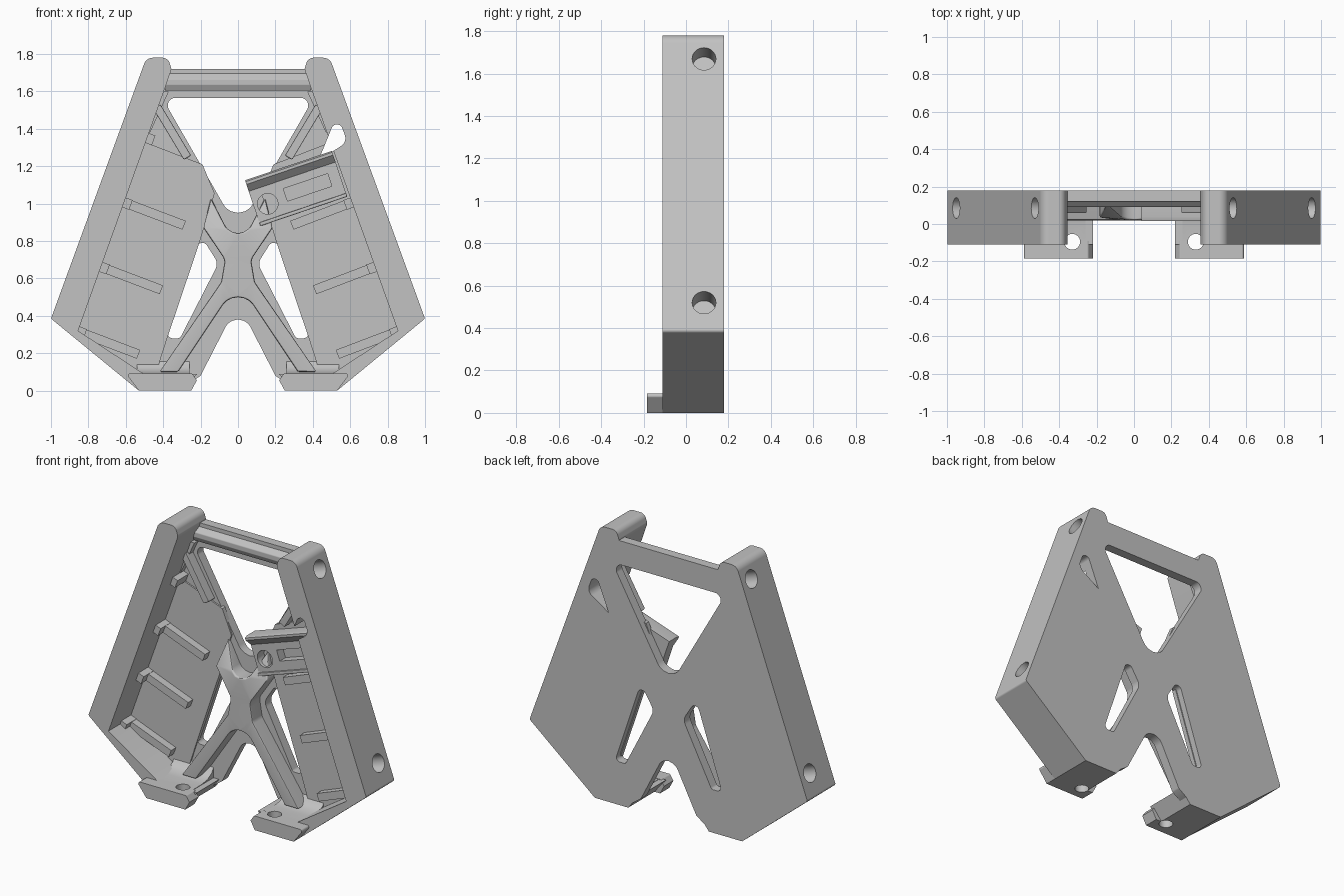
import bpy, bmesh, math
from mathutils import Vector, Matrix

cube = bpy.data.objects.get("Cube")
if cube:
    bpy.data.objects.remove(cube, do_unlink=True)

grey = bpy.data.materials.new("mid_grey")
grey.use_nodes = True
grey.diffuse_color = (0.54, 0.54, 0.54, 1)
grey.node_tree.nodes["Principled BSDF"].inputs["Base Color"].default_value = (0.54, 0.54, 0.54, 1)
parts = []
BACK = 0.18      # rear face
PLATE = 0.12     # front of the back plate
FLOOR = 0.11     # front of the tray panels
FRONT = -0.11    # front of the rails


def rounded(points, steps=8):
    """Replace corners (a, b, radius) with arcs."""
    out = []
    for i, pt in enumerate(points):
        p = Vector(pt[:2])
        r = pt[2] if len(pt) > 2 else 0
        if not r:
            out.append(p)
            continue
        u = Vector(points[i - 1][:2]) - p
        v = Vector(points[(i + 1) % len(points)][:2]) - p
        half = u.angle(v) / 2
        t = min(r / math.tan(half), 0.48 * u.length, 0.48 * v.length)
        r = t * math.tan(half)
        u.normalize()
        v.normalize()
        c = p + (u + v).normalized() * r / math.sin(half)
        a, b = p + u * t - c, p + v * t - c
        out += [c + a.lerp(b, k / steps).normalized() * r for k in range(steps + 1)]
    return out


def finish(bm, name, helper=False):
    bmesh.ops.recalc_face_normals(bm, faces=bm.faces)
    me = bpy.data.meshes.new(name)
    bm.to_mesh(me)
    bm.free()
    ob = bpy.data.objects.new(name, me)
    bpy.context.collection.objects.link(ob)
    if helper:
        ob.hide_render = True
    else:
        me.materials.append(grey)
        parts.append(ob)
    return ob


def apply(ob, mod):
    bpy.context.view_layer.objects.active = ob
    bpy.ops.object.modifier_apply(modifier=mod.name)


def prism(name, loops, d0, d1, bevel=0.0, axis="y", helper=False):
    """Extrude an outline, with optional holes, along y or x."""
    bm = bmesh.new()
    edges = []
    for loop in loops:
        vs = [bm.verts.new((p[0], d0, p[1]) if axis == "y" else (d0, p[0], p[1]))
              for p in rounded(loop)]
        edges += [bm.edges.new((vs[i - 1], vs[i])) for i in range(len(vs))]
    bmesh.ops.triangle_fill(bm, edges=edges, use_beauty=True)
    ext = bmesh.ops.extrude_face_region(bm, geom=bm.faces[:])
    shift = (0, d1 - d0, 0) if axis == "y" else (d1 - d0, 0, 0)
    bmesh.ops.translate(bm, vec=shift, verts=[g for g in ext["geom"] if isinstance(g, bmesh.types.BMVert)])
    ob = finish(bm, name, helper)
    if bevel:
        m = ob.modifiers.new("edge", "BEVEL")
        m.width, m.segments = bevel, 2
        m.limit_method, m.angle_limit = "ANGLE", math.radians(42)
        apply(ob, m)
    return ob


def cut(cutter, targets):
    for ob in targets:
        m = ob.modifiers.new("cut", "BOOLEAN")
        m.operation, m.solver, m.object = "DIFFERENCE", "EXACT", cutter
        apply(ob, m)
    bpy.data.objects.remove(cutter, do_unlink=True)


def drill(centre, direction, radius, length, targets):
    bm = bmesh.new()
    rot = Vector(direction).to_track_quat("Z", "Y").to_matrix().to_4x4()
    bmesh.ops.create_cone(bm, cap_ends=True, segments=28, radius1=radius, radius2=radius,
                          depth=length, matrix=Matrix.Translation(centre) @ rot)
    cut(finish(bm, "drill", True), targets)


def side(points, s):
    return [(p[0] * s, *p[1:]) for p in points]


def both(half):
    """Complete an outline that is symmetric about x = 0."""
    return half + [(-p[0], *p[1:]) for p in reversed(half) if p[0] > 0]


def bar(a, b, w):
    """Rectangle of width w along the line a-b."""
    a, b = Vector(a), Vector(b)
    n = (b - a).normalized().orthogonal() * w / 2
    return [tuple(q) for q in (a + n, b + n, b - n, a - n)]


# Back plate with its window and slots
outline = both([(0.49, 1.72), (0.95, 0.4), (0.52, 0.02), (0.3, 0.01),
                (0.2, 0.08, 0.02), (0, 0.47, 0.075)])
window = both([(0.405, 1.565, 0.04), (0, 0.86, 0.09)])
slot = [(0.2, 0.83, 0.03), (0.105, 0.68, 0.06), (0.31, 0.28, 0.02), (0.385, 0.28, 0.025)]
plate = prism("back_plate", [outline, window, side(slot, 1), side(slot, -1)], PLATE, BACK, 0.008)

# Crossbar between the rail tops
prism("crossbar", [[(0.17, 1.605), (0.17, 1.715), (0.14, 1.715, 0.02), (0.09, 1.665, 0.01),
                    (0.09, 1.635, 0.01), (0.105, 1.605)]], -0.39, 0.39, axis="x")

# Raised crossing in the middle: legs run down, upper arms slope back to the plate
crossing = [(0, 0.75, 0.08), (0.145, 1.03), (0.185, 0.87), (0.07, 0.7, 0.06), (0.09, 0.58, 0.05), (0.42, 0.1),
            (0.32, 0.1), (0, 0.58, 0.1)]
crossing = crossing + [(-p[0], *p[1:]) for p in reversed(crossing[1:-1])]
centre = prism("centre_crossing", [crossing], 0.02, 0.14, 0.01)
for v in centre.data.vertices:
    if v.co.y < 0.1 and v.co.z > 0.84:
        v.co.y += (v.co.z - 0.84) * 0.45

rail_shape = [(0.49, 1.78, 0.05), (1.0, 0.385, 0.015), (0.53, 0), (0.29, 0), (0.22, 0.088), (0.5, 0.088),
              (0.855, 0.32), (0.4, 1.59, 0.03), (0.355, 1.72, 0.03), (0.375, 1.78, 0.04)]
tray_shape = [(0.5, 1.33), (0.19, 1.21), (0.125, 1.055), (0.21, 0.78), (0.372, 0.3),
              (0.44, 0.09), (0.53, 0.09), (0.88, 0.33)]
foot_shape = [(0.6, 0.092, 0.012), (0.53, 0), (0.25, 0), (0.22, 0.055), (0.245, 0.092, 0.012)]
ramp_shape = [(-0.1, 0.05), (-0.1, 0.09), (0.0, 0.091), (0.06, 0.1), (0.1, 0.125), (0.13, 0.17), (0.13, 0.05)]
rails, trays, gussets = {}, {}, {}

for s, word in ((-1, "right"), (1, "left")):
    # Side rail with the sloping bottom wall
    rails[s] = rail = prism(word + "_rail", [side(rail_shape, s)], FRONT, BACK, 0.01)
    trays[s] = prism(word + "_tray_panel", [side(tray_shape, s)], FLOOR, 0.14)
    for z, x in ((1.67, 0.53), (0.52, 0.95)):
        drill((x * s, 0.085, z), (1.4 * s, 0, 0.5), 0.056, 0.26, [rail, plate])

    # Foot with a vertical screw hole, and the ramp behind it
    foot = prism(word + "_foot", [side(foot_shape, s)], -0.185, -0.09, 0.01)
    ramp = prism(word + "_foot_ramp", [ramp_shape], 0.26 * s, 0.54 * s, axis="x")
    drill((0.33 * s, -0.095, 0.05), (0, 0, 1), 0.042, 0.3, [foot, rail, ramp])

    # Tray ribs, each with a taller block against the rail
    for i in range(4):
        a = Vector((0.85 - 0.122 * i, 0.315 + 0.345 * i))
        along = Vector((-0.935, -0.355))
        if i < 3:
            prism(word + "_rib", [side(bar(a, a + along * 0.34, 0.05), s)], 0.06, 0.12)
        if s < 0 or i < 3:
            prism(word + "_rib_block", [side(bar(a - along * 0.02, a + along * 0.035, 0.055), s)], 0.01, 0.12)

    # Upper arm ridge beside the window
    prism(word + "_arm_ridge", [side(bar((0.435, 1.52), (0.27, 1.245), 0.045), s)], 0.06, 0.14, 0.008)
    gussets[s] = prism(word + "_arm_gusset", [side([(0.37, 1.6), (0.46, 1.6), (0.53, 1.36), (0.47, 1.38)], s)],
                       0.08, 0.14)

# Teardrop opening cut through the plate and one rail
tear = [(0.43, 1.23), (0.585, 1.33, 0.05), (0.53, 1.475, 0.05)]
cut(prism("teardrop", [tear], -0.3, 0.4, helper=True), [plate, rails[1], trays[1], gussets[1]])

# Tilted bracket: plate with round hole and pocket, overhanging ledge, bottom lip
tilt = Matrix.Translation((0.12, 0, 0.88)) @ Matrix.Rotation(math.radians(-18.7), 4, "Y")


def rect(u0, u1, v0, v1):
    return [(u0, v0), (u1, v0), (u1, v1), (u0, v1)]


ring = [(0.075 + 0.055 * math.cos(k * math.pi / 14), 0.1 + 0.055 * math.sin(k * math.pi / 14))
        for k in range(28)]
ledge = [(0.12, 0.19), (0.055, 0.19), (0.015, 0.235), (0.015, 0.25), (0.04, 0.258), (0.12, 0.258)]
bracket = [prism("bracket_plate", [rect(0, 0.49, 0, 0.24), ring, rect(0.18, 0.43, 0.08, 0.15)], 0.05, 0.12),
           prism("bracket_ledge", [ledge], 0, 0.49, axis="x"),
           prism("bracket_lip", [rect(0, 0.49, 0, 0.02)], 0.035, 0.12, 0.005)]
for ob in bracket:
    ob.data.transform(tilt)

# Smooth shading with sharp edges kept and flat faces held flat
bpy.ops.object.select_all(action="DESELECT")
for ob in parts:
    ob.select_set(True)
bpy.context.view_layer.objects.active = parts[0]
bpy.ops.object.shade_smooth_by_angle(angle=math.radians(35))
for ob in parts:
    m = ob.modifiers.new("flat_normals", "WEIGHTED_NORMAL")
    m.keep_sharp = True
